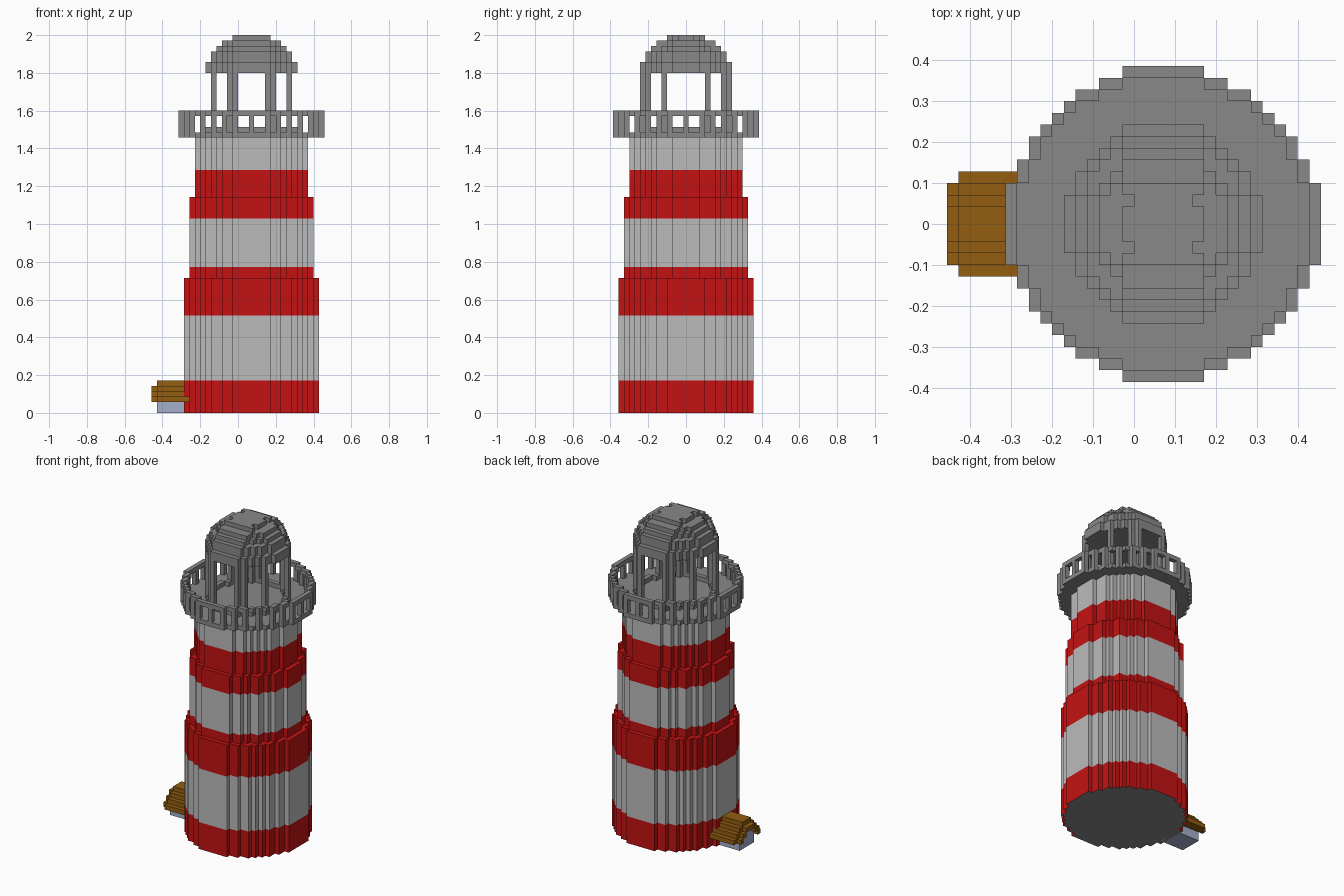
import bpy, bmesh

if "Cube" in bpy.data.objects:
    bpy.data.objects.remove(bpy.data.objects["Cube"])

U = 2 / 70            # size of one block
CX = 2.5              # tower axis, in blocks


def material(name, rgb):
    m = bpy.data.materials.new(name)
    m.diffuse_color = (*rgb, 1)
    m.use_nodes = True
    m.node_tree.nodes["Principled BSDF"].inputs["Base Color"].default_value = m.diffuse_color
    return m


RED = material("red", (0.55, 0.006, 0.006))
WHITE = material("white", (0.5, 0.5, 0.5))
GREY = material("grey", (0.25, 0.25, 0.25))
BROWN = material("brown", (0.29, 0.11, 0.005))
BLUE = material("pale_blue", (0.37, 0.43, 0.6))


def finish(name, bm, mats):
    bmesh.ops.scale(bm, vec=(U, U, U), verts=bm.verts)
    bmesh.ops.recalc_face_normals(bm, faces=bm.faces)
    me = bpy.data.meshes.new(name)
    bm.to_mesh(me)
    bm.free()
    for m in mats:
        me.materials.append(m)
    ob = bpy.data.objects.new(name, me)
    bpy.context.collection.objects.link(ob)
    return ob


def half_width(r, j):
    """Blocks from the axis to the rim of a blocky disc in row j."""
    if abs(j) == r:
        return min(3, r)
    return min(r, int(((r + 0.4) ** 2 - j * j) ** 0.5))


def disc(name, r, z0, z1, mat, bottom=None):
    """Extruded stair-stepped disc."""
    side, last = [], None
    for j in range(-r, r + 1):
        h = half_width(r, j) + 0.5
        if h != last:
            if last is not None:
                side.append((last, j - 0.5))
            side.append((h, j - 0.5))
            last = h
    side.append((last, r + 0.5))
    outline = side + [(-x, y) for x, y in reversed(side)]
    bm = bmesh.new()
    base = bm.faces.new([bm.verts.new((x + CX, y, z0)) for x, y in outline])
    ext = bmesh.ops.extrude_face_region(bm, geom=[base], use_keep_orig=True)
    top = [v for v in ext["geom"] if isinstance(v, bmesh.types.BMVert)]
    bmesh.ops.translate(bm, vec=(0, 0, z1 - z0), verts=top)
    if bottom:
        base.material_index = 1
    return finish(name, bm, [mat] + ([bottom] if bottom else []))


def boxes(name, items, mat):
    """One mesh from boxes given as (x0, x1, y0, y1, z0, z1) in blocks."""
    bm = bmesh.new()
    for x0, x1, y0, y1, z0, z1 in items:
        for v in bmesh.ops.create_cube(bm, size=1)["verts"]:
            v.co = (x1 if v.co.x > 0 else x0, y1 if v.co.y > 0 else y0,
                    z1 if v.co.z > 0 else z0)
    return finish(name, bm, [mat])


def rim(r):
    """Blocks on the edge of a disc."""
    cells = {(i, j) for j in range(-r, r + 1)
             for i in range(-half_width(r, j), half_width(r, j) + 1)}
    return sorted(c for c in cells if any(
        (c[0] + a, c[1] + b) not in cells
        for a, b in ((1, 0), (-1, 0), (0, 1), (0, -1))))


def block(c, z0, z1):
    i, j = c
    return (i + CX - 0.5, i + CX + 0.5, j - 0.5, j + 0.5, z0, z1)


def matching(r, spots):
    """Rim blocks that mirror onto one of the listed spots."""
    return [c for c in rim(r)
            if tuple(sorted((abs(c[0]), abs(c[1])))) in spots]


# Tapering striped tower
disc("tower_base_red", 12, 0, 6, RED, GREY)
disc("tower_lower_white", 12, 6, 18, WHITE)
disc("tower_lower_red", 12, 18, 25, RED)
disc("tower_middle_red", 11, 25, 27, RED)
disc("tower_middle_white", 11, 27, 36, WHITE)
disc("tower_upper_red_step", 11, 36, 40, RED)
disc("tower_upper_red", 10, 40, 45, RED)
disc("tower_top_white", 10, 45, 51, WHITE)

# Gallery floor and railing
disc("gallery_floor", 13, 51, 52, GREY)
boxes("gallery_posts", [block(c, 52, 55) for c in matching(
    13, {(0, 13), (3, 13), (5, 12), (7, 11), (9, 9)})], GREY)
boxes("gallery_handrail", [block(c, 55, 56) for c in rim(13)], GREY)

# Lantern room: sill, pillars and stepped dome
boxes("lantern_sill", [block(c, 52, 53) for c in rim(8)], GREY)
boxes("lantern_pillars", [block(c, 53, 63) for c in matching(
    8, {(3, 8), (4, 7)})], GREY)
for n, (r, z0, z1) in enumerate([(8, 63, 65), (7, 65, 67), (6, 67, 68),
                                 (5, 68, 69), (3, 69, 70)]):
    disc(f"dome_step_{n + 1}", r, z0, z1, GREY)

# Entrance porch: body with stepped gable roof and front overhang
boxes("porch_body", [(-15, -9, -2.5, 2.5, 0, 3), (-15, -9, -1.5, 1.5, 3, 4)], BLUE)
roof = [(-15, -9, -1.5, 1.5, 5, 6), (-16, -9, -1.5, 1.5, 4, 5)]
for s in (-1, 1):
    for j, z in ((4, 2), (3, 3), (2, 4)):
        y0, y1 = sorted((s * (j - 0.5), s * (j + 0.5)))
        roof.append((-15, -9, y0, y1, z, z + 1))
    for j, z in ((3, 2), (2, 3)):
        y0, y1 = sorted((s * (j - 0.5), s * (j + 0.5)))
        roof.append((-16, -9, y0, y1, z, z + 1))
boxes("porch_roof", roof, BROWN)
